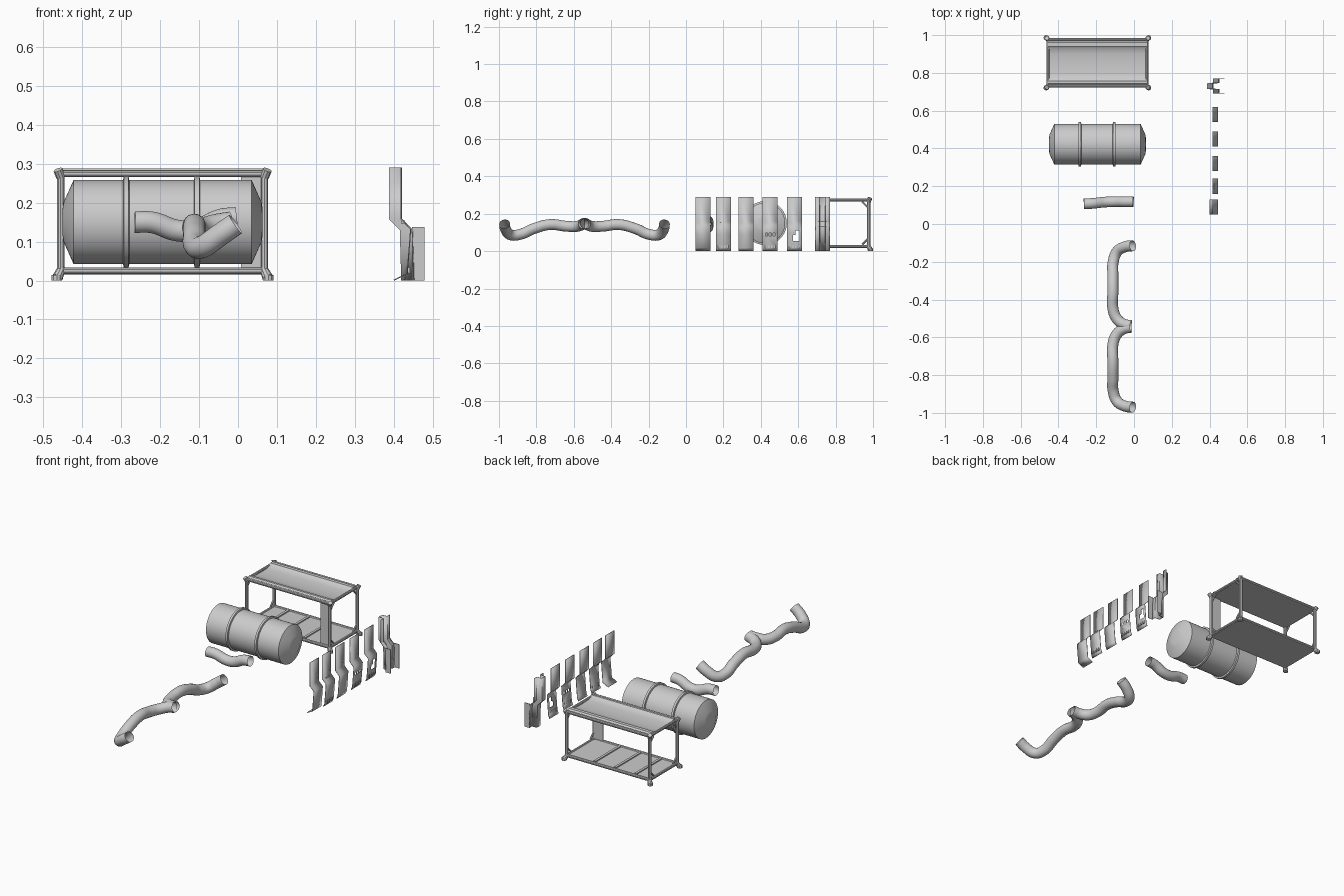
import bpy, bmesh, math
from mathutils import Vector

if "Cube" in bpy.data.objects:
    bpy.data.objects.remove(bpy.data.objects["Cube"])


def make(name, bm, smooth=True):
    bmesh.ops.recalc_face_normals(bm, faces=bm.faces)
    me = bpy.data.meshes.new(name)
    bm.to_mesh(me)
    bm.free()
    ob = bpy.data.objects.new(name, me)
    bpy.context.collection.objects.link(ob)
    if smooth:
        shade(ob)
    return ob


def shade(ob):
    bpy.ops.object.select_all(action='DESELECT')
    ob.select_set(True)
    bpy.context.view_layer.objects.active = ob
    bpy.ops.object.shade_smooth_by_angle(angle=math.radians(35))


def box(name, x0, x1, y0, y1, z0, z1):
    bm = bmesh.new()
    bmesh.ops.create_cube(bm, size=1)
    for v in bm.verts:
        v.co = ((x0 + x1) / 2 + v.co.x * (x1 - x0),
                (y0 + y1) / 2 + v.co.y * (y1 - y0),
                (z0 + z1) / 2 + v.co.z * (z1 - z0))
    return make(name, bm, False)


def rod(name, a, b, r1, r2=None, sides=10):
    a, b = Vector(a), Vector(b)
    bm = bmesh.new()
    bmesh.ops.create_cone(bm, cap_ends=True, segments=sides, radius1=r1,
                          radius2=r2 or r1, depth=(b - a).length)
    q = (b - a).to_track_quat('Z', 'Y')
    for v in bm.verts:
        v.co = q @ v.co + (a + b) / 2
    return make(name, bm)


def pipe(name, pts, r):
    cu = bpy.data.curves.new(name, 'CURVE')
    cu.dimensions = '3D'
    cu.bevel_depth, cu.bevel_resolution, cu.resolution_u = r, 7, 8
    sp = cu.splines.new('BEZIER')
    sp.bezier_points.add(len(pts) - 1)
    for p, co in zip(sp.bezier_points, pts):
        p.co = co
        p.handle_left_type = p.handle_right_type = 'AUTO'
    ob = bpy.data.objects.new(name, cu)
    bpy.context.collection.objects.link(ob)
    bpy.ops.object.select_all(action='DESELECT')
    ob.select_set(True)
    bpy.context.view_layer.objects.active = ob
    bpy.ops.object.convert(target='MESH')
    shade(bpy.context.view_layer.objects.active)


def sweep(name, profile, axis, a, b, thick=0.0):
    """Extrude an open profile along x or y into a sheet."""
    bm = bmesh.new()
    rows = []
    for t in (a, b):
        rows.append([bm.verts.new((t, p[0], p[1]) if axis == 'x' else (p[0], t, p[1]))
                     for p in profile])
    for i in range(len(profile) - 1):
        bm.faces.new((rows[0][i], rows[0][i + 1], rows[1][i + 1], rows[1][i]))
    ob = make(name, bm)
    if thick:
        m = ob.modifiers.new('Thickness', 'SOLIDIFY')
        m.thickness, m.offset = thick, 0
    return ob


# Tank: revolved profile with shallow coned ends and raised bands
cy, cz = 0.422, 0.15
prof = [(-0.45, 0), (-0.45, 0.035), (-0.447, 0.052), (-0.422, 0.108),
        (0.035, 0.108), (0.060, 0.052), (0.063, 0.035), (0.063, 0)]
for x in (-0.287, -0.105):
    prof[-4:-4] = [(x - 0.008, 0.108), (x - 0.006, 0.117),
                   (x + 0.006, 0.117), (x + 0.008, 0.108)]
bm = bmesh.new()
vs = [bm.verts.new((x, cy, cz + r)) for x, r in prof]
es = [bm.edges.new(p) for p in zip(vs, vs[1:])]
bmesh.ops.spin(bm, geom=vs + es, cent=(0, cy, cz), axis=(1, 0, 0),
               angle=2 * math.pi, steps=48)
bmesh.ops.remove_doubles(bm, verts=bm.verts, dist=1e-4)
make('tank', bm)

# Pipes: one short connector and a mirrored pair
pipe('short_pipe', [(-0.265, 0.107, 0.15), (-0.22, 0.109, 0.149),
                    (-0.155, 0.116, 0.128), (-0.105, 0.118, 0.13),
                    (-0.045, 0.118, 0.156), (-0.003, 0.118, 0.161)], 0.028)
half = [(-0.006, -0.115, 0.145), (-0.045, -0.12, 0.118), (-0.09, -0.147, 0.087),
        (-0.110, -0.20, 0.090), (-0.112, -0.27, 0.120), (-0.112, -0.36, 0.142),
        (-0.112, -0.445, 0.133), (-0.092, -0.50, 0.132), (-0.055, -0.530, 0.142),
        (-0.018, -0.538, 0.148)]
pipe('long_pipe_back', half, 0.029)
pipe('long_pipe_front', [(x, -1.085 - y, z) for x, y, z in half], 0.029)

# Carrier frame: posts, rails, feet, caps
X, Y, Z = (-0.455, 0.068), (0.730, 0.977), (0.025, 0.274)
mx, my = sum(X) / 2, sum(Y) / 2
for x in X:
    sx = 1 if x > mx else -1
    for y in Y:
        sy = 1 if y > my else -1
        rod('frame_post', (x, y, 0.02), (x, y, 0.275), 0.010)
        rod('frame_foot', (x - sx * 0.004, y - sy * 0.004, 0.034),
            (x + sx * 0.008, y + sy * 0.008, 0.008), 0.010, 0.014)
        rod('frame_foot_pad', (x + sx * 0.010, y + sy * 0.009, 0),
            (x + sx * 0.010, y + sy * 0.009, 0.014), 0.014)
        rod('frame_cap', (x, y, 0.266), (x + sx * 0.007, y + sy * 0.007, 0.284), 0.012)
        # Corner braces on the two ends
        for z, dz in ((0.035, 0.035), (0.265, -0.035)):
            rod('frame_brace', (x, y, z + dz), (x, y - sy * 0.035, z), 0.005, sides=6)
    for z in Z:
        rod('frame_end_rail', (x, Y[0], z), (x, Y[1], z), 0.008)
for y in Y:
    for z in Z:
        rod('frame_side_rail', (X[0], y, z), (X[1], y, z), 0.009)

# Top tray with a shallow trough, flat underside
sweep('frame_top_tray', [(0.735, 0.279), (0.745, 0.287), (0.758, 0.287), (0.767, 0.279),
                         (0.80, 0.273), (0.85, 0.271), (0.90, 0.273), (0.93, 0.279),
                         (0.94, 0.287), (0.96, 0.287), (0.97, 0.279)], 'x', *X)
box('frame_top_underside', *X, *Y, 0.265, 0.269)

# Floor plate with cross ribs
box('frame_floor', *X, *Y, 0.016, 0.028)
for x in (-0.36, -0.23, -0.10):
    box('floor_rib', x - 0.007, x + 0.007, Y[0] + 0.01, Y[1] - 0.01, 0.028, 0.034)

# Corner panel beside the front right post
box('corner_panel', 0.008, 0.066, 0.731, 0.737, 0.025, 0.27)

# Row of bent sheet brackets
bend = [(0.418, 0.29), (0.418, 0.158), (0.443, 0.132), (0.440, 0.09), (0.434, 0.018)]
for i, y in enumerate((0.09, 0.20, 0.32, 0.45, 0.58)):
    foot = [(0.400, 0.001)] if i == 0 else [(0.426, 0.001)]
    br = sweep('bent_bracket', bend + foot, 'y', y - 0.04, y + 0.04, 0.003)
    cuts = []
    if i == 4:
        cuts = [(y - 0.008, y + 0.026, 0.055, 0.085), (y + 0.006, y + 0.026, 0.084, 0.11)]
    elif i == 3:
        cuts = [(y + d - 0.006, y + d + 0.006, 0.082, 0.097) for d in (-0.02, 0, 0.02)]
    for c in cuts:
        k = box('slot_cutter', 0.41, 0.47, *c)
        k.hide_render = True
        k.hide_set(True)
        m = br.modifiers.new('Slot', 'BOOLEAN')
        m.object, m.solver = k, 'EXACT'
    # Small raised ribs
    if i in (1, 3, 4):
        for d in (-0.024, -0.008, 0.008, 0.024):
            box('bracket_rib', 0.433, 0.441, y + d - 0.004, y + d + 0.004, 0.018, 0.034)
    if i == 1:
        for d in (-0.012, 0, 0.012):
            box('bracket_rib', 0.419, 0.427, y + d - 0.003, y + d + 0.003, 0.145, 0.155)

# Channel bracket: hat section that steps outward halfway down
plan = [(0.031, -0.040), (0.031, -0.017), (0.0, -0.014),
        (0.0, 0.014), (0.031, 0.017), (0.031, 0.040)]
bm = bmesh.new()
rows = [[bm.verts.new((x + u, 0.73 + v, z)) for u, v in plan]
        for x, z in ((0.388, 0.29), (0.388, 0.158), (0.416, 0.13), (0.420, 0.0))]
for r, s in zip(rows, rows[1:]):
    for j in range(len(plan) - 1):
        bm.faces.new((r[j], r[j + 1], s[j + 1], s[j]))
ch = make('channel_bracket', bm)
m = ch.modifiers.new('Thickness', 'SOLIDIFY')
m.thickness, m.offset = 0.003, 0
for s in (-1, 1):
    y = 0.73 + s * 0.0385
    box('channel_flange', 0.447, 0.479, y - 0.0015, y + 0.0015, 0, 0.137)
